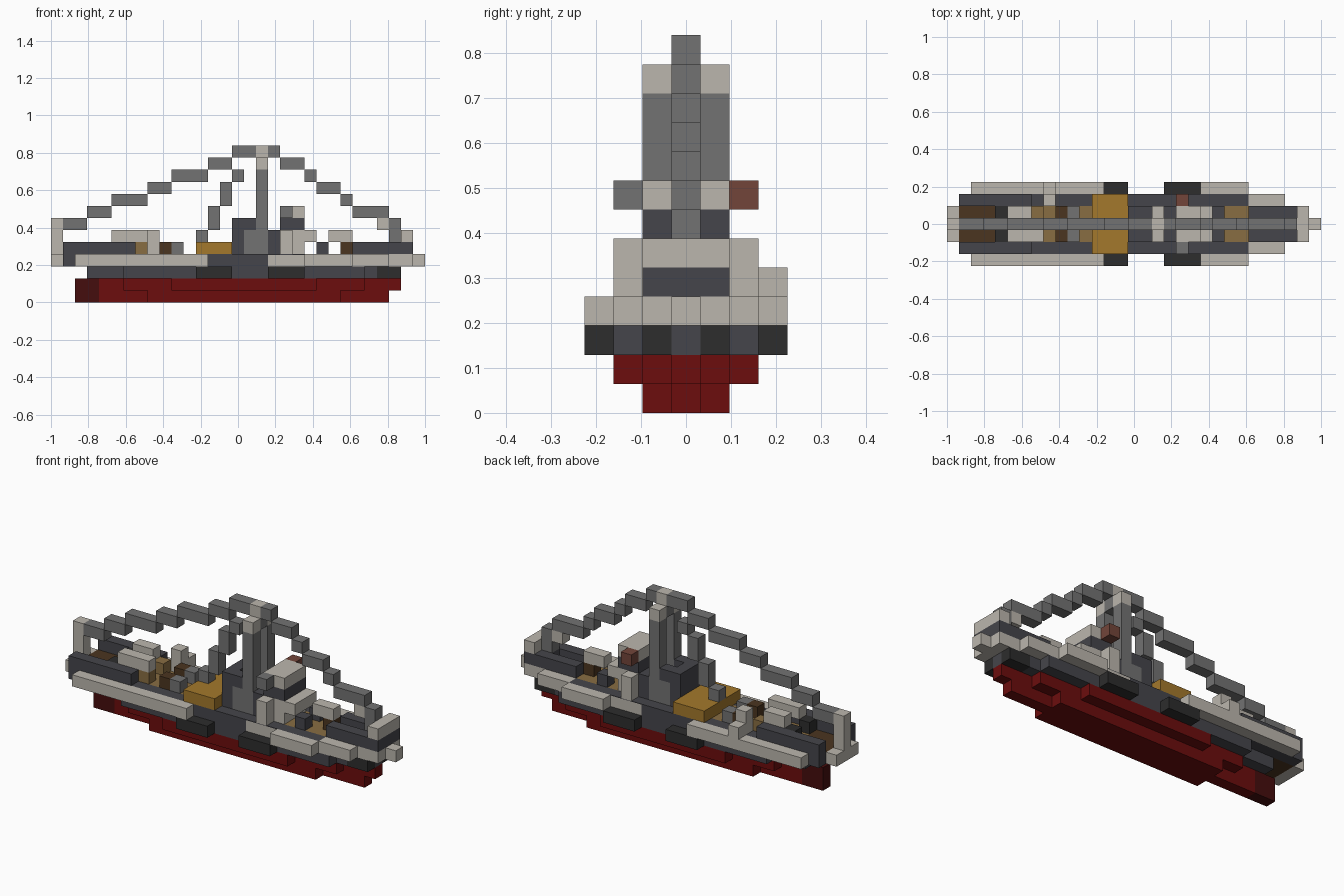
import bpy
import bmesh

if "Cube" in bpy.data.objects:
    bpy.data.objects.remove(bpy.data.objects["Cube"], do_unlink=True)

UNIT = 2 / 31      # edge of one building block
MID = 31 / 2       # block column on the centre line


def material(name, r, g, b):
    mat = bpy.data.materials.new(name)
    mat.use_nodes = True
    mat.diffuse_color = (r, g, b, 1)
    shader = next(n for n in mat.node_tree.nodes if n.type == "BSDF_PRINCIPLED")
    shader.inputs["Base Color"].default_value = (r, g, b, 1)
    return mat


white = material("pale_grey", .50, .47, .42)
grey = material("mid_grey", .17, .17, .17)
slate = material("slate", .06, .06, .07)
black = material("near_black", .026, .026, .026)
red = material("hull_red", .15, .004, .004)
dark_red = material("rudder_red", .06, .004, .004)
tan = material("bright_tan", .37, .19, .025)
wood = material("deck_wood", .25, .155, .055)
brown = material("dark_brown", .07, .035, .014)
brick = material("brick", .17, .06, .042)


def add_box(bm, x, y, z):
    """Box from block ranges: x from the stern, y from the centre line, z up."""
    made = bmesh.ops.create_cube(bm, size=1)["verts"]
    for v in made:
        v.co.x = ((x[1] if v.co.x > 0 else x[0]) - MID) * UNIT
        v.co.y = (y[1] if v.co.y > 0 else y[0]) * UNIT
        v.co.z = (z[1] if v.co.z > 0 else z[0]) * UNIT


def finish(name, mat, bm):
    mesh = bpy.data.meshes.new(name)
    bm.to_mesh(mesh)
    bm.free()
    mesh.materials.append(mat)
    obj = bpy.data.objects.new(name, mesh)
    bpy.context.scene.collection.objects.link(obj)
    return obj


def centre(name, mat, x0, x1, z0, z1, half=.5):
    """Block across the centre line."""
    bm = bmesh.new()
    add_box(bm, (x0, x1), (-half, half), (z0, z1))
    return finish(name, mat, bm)


def side(name, mat, x0, x1, z0, z1, row, sides=(-1, 1)):
    """Block in the given row off the centre line, on one or both sides."""
    bm = bmesh.new()
    for s in sides:
        lo, hi = sorted((s * (row - .5), s * (row + .5)))
        add_box(bm, (x0, x1), (lo, hi), (z0, z1))
    return finish(name, mat, bm)


def staircase(name, mat, steps, z, rise):
    """Rigging line: runs of blocks, each one level above or below the last."""
    bm = bmesh.new()
    for a, b in zip(steps, steps[1:]):
        add_box(bm, (a, b), (-.5, .5), (z, z + 1))
        z += rise
    return finish(name, mat, bm)


# Lower hull
centre("rudder", dark_red, 2, 4, 0, 2)
centre("keel_lower", red, 4, 28, 0, 1)
centre("keel_upper", red, 4, 29, 1, 2)
side("bilge_lower", red, 8, 24, 0, 1, 1)
side("bilge_upper", red, 6, 26, 1, 2, 1)
side("bilge_outer", red, 10, 22, 1, 2, 2)

# Waterline hull
centre("hull_core", slate, 3, 29, 2, 3)
side("hull_inner", slate, 3, 27, 2, 3, 1)
side("bow_cheek", black, 27, 29, 2, 3, 1)
side("hull_outer", slate, 6, 26, 2, 3, 2)
side("sponson_aft", black, 12, 15, 2, 3, 3)
side("sponson_fore", black, 18, 21, 2, 3, 3)

# Deck and side rails
centre("aft_deck", brown, 1, 4, 3, 4, 1.5)
centre("main_deck", wood, 4, 25, 3, 4, 1.5)
side("deck_edge", slate, 1, 18, 3, 4, 2)
side("deck_edge_light", white, 18, 21, 3, 3.95, 2)
side("deck_edge_cap", slate, 18, 21, 3.95, 4, 2)
side("deck_edge_fore", slate, 21, 25, 3, 4, 2)
side("rail_aft", white, 2, 13, 3, 4, 3)
side("rail_fore", white, 21, 25, 3, 4, 3)
side("bow_rail", white, 25, 28, 3, 4, 2)
centre("bow_deck", white, 25, 30, 3, 4, 1.5)
centre("bow_tip", white, 30, 31, 3, 4)
side("stern_ledge", white, 0, 1, 3, 4, 1)
centre("stern_post", white, 0, 1, 3, 7)

# Bulwarks
side("aft_bulwark", slate, 1, 7, 4, 5, 2)
side("bow_bulwark", slate, 25, 30, 4, 5, 1)
centre("bow_block", slate, 28, 30, 4, 5)
centre("bow_cap", white, 29, 30, 5, 6, 1.5)

# Deck fittings
side("aft_hatch", black, 4, 5, 4, 5, 1)
side("aft_bench", white, 5, 7, 5, 6, 1)
side("bench_end", white, 7, 8, 5, 6, 1, (-1,))
side("bench_leg", wood, 7, 8, 4, 5, 1)
side("deck_crate", brown, 9, 10, 4, 5, 1)
side("deck_winch", grey, 10, 11, 4, 5, 1)
side("gangway_post", white, 8, 9, 4, 6, 2, (1,))
side("gangway_step", white, 8, 9, 4, 5, 3, (1,))
centre("cargo_cover", tan, 12, 15, 4, 5, 2.5)
side("fore_winch", slate, 22, 23, 4, 5, 1)
centre("fore_crate", brown, 24, 25, 4, 5)
centre("fore_bench", white, 23, 25, 5, 6)

# Mast with its footing
centre("mast_housing", slate, 15, 16, 4, 7, 1.5)
centre("mast_foot", grey, 16, 18, 4, 6, 1.5)
side("mast_collar", slate, 16, 17, 6, 7, 1)
side("mast_leg", grey, 17, 18, 6, 11, 1)
side("mast_head", white, 17, 18, 11, 12, 1)
centre("mast_joint", grey, 17, 18, 11, 12)
centre("mast_cap", white, 17, 18, 12, 13)

# Wheelhouse
centre("wheelhouse_step", slate, 18, 19, 4, 6, 1.5)
centre("wheelhouse_base", white, 19, 21, 4, 6, 1.5)
centre("wheelhouse_front", white, 21, 22, 5, 6, 1.5)
centre("wheelhouse_windows", slate, 19, 21, 6, 7, 1.5)
centre("wheelhouse_roof", white, 19, 21, 7, 8, 1.5)
side("wheelhouse_wing", white, 19, 20, 4, 6, 2)
side("lamp_right", grey, 19, 20, 7, 8, 2, (-1,))
side("lamp_left", brick, 19, 20, 7, 8, 2, (1,))

# Rigging over the whole ship
staircase("aft_stay", grey, (1, 3, 5, 8, 10, 13, 15, 17), 6, 1)
staircase("fore_stay", grey, (18, 19, 21, 22, 24, 25, 28), 12, -1)
centre("fore_stay_link", white, 27, 28, 6, 7)
centre("fore_stay_foot", grey, 28, 29, 5, 7)
for i, (low, high) in enumerate(((5, 6), (6, 8), (8, 10), (10, 11))):
    centre(f"boom_{i}", grey, 12 + i, 13 + i, low, high)
